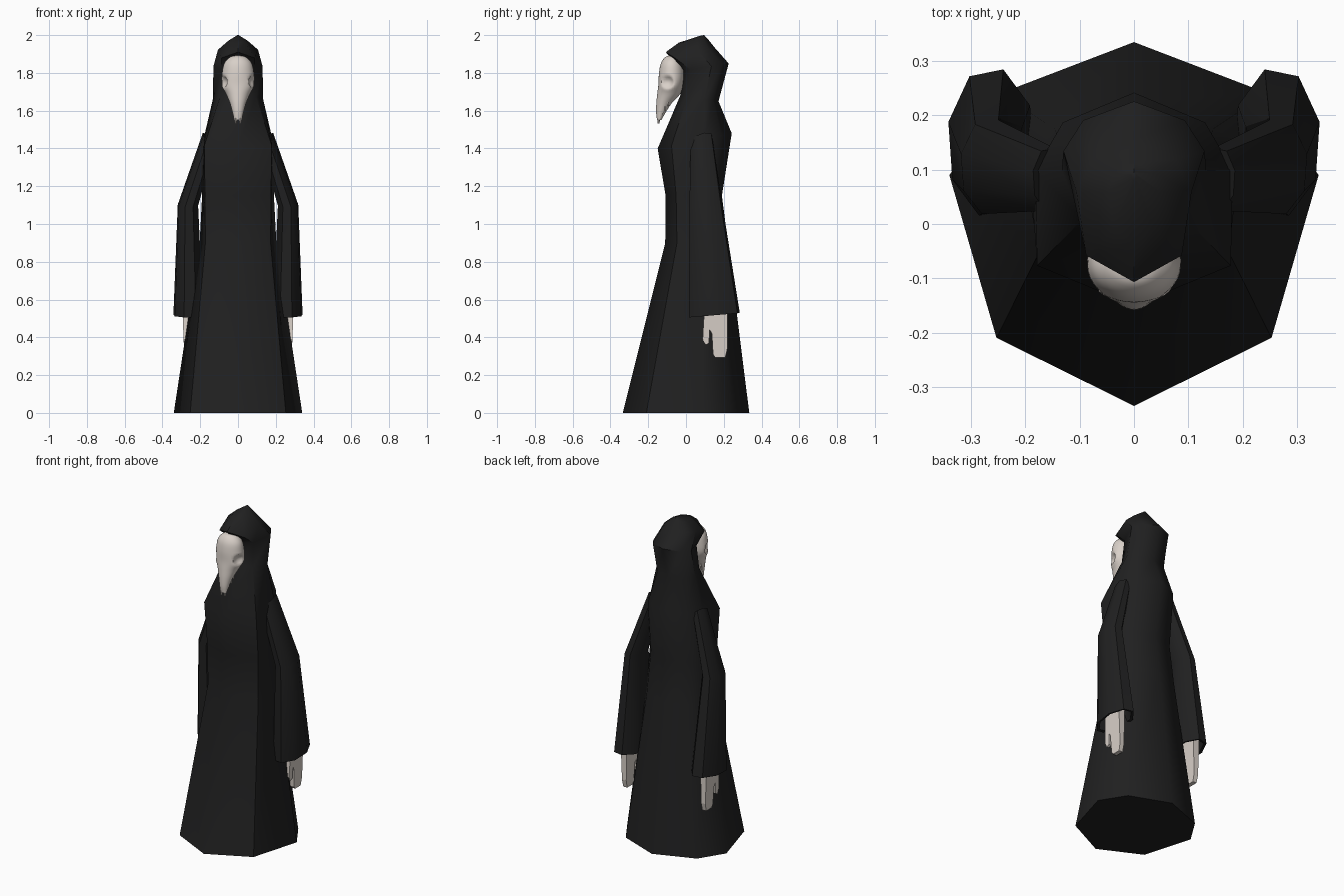
import bpy, bmesh, math
from mathutils import Vector

if "Cube" in bpy.data.objects:
    bpy.data.objects.remove(bpy.data.objects["Cube"])


def material(name, col):
    m = bpy.data.materials.new(name)
    m.diffuse_color = (*col, 1)
    m.use_nodes = True
    m.node_tree.nodes["Principled BSDF"].inputs["Base Color"].default_value = m.diffuse_color
    return m


BLACK = material("black cloth", (0.0145, 0.0145, 0.0147))
BONE = material("pale bone", (0.69, 0.63, 0.58))


def finish(bm, name, mat, angle=None):
    bmesh.ops.recalc_face_normals(bm, faces=bm.faces)
    me = bpy.data.meshes.new(name)
    bm.to_mesh(me)
    bm.free()
    ob = bpy.data.objects.new(name, me)
    bpy.context.collection.objects.link(ob)
    me.materials.append(mat)
    if angle:
        bpy.ops.object.select_all(action='DESELECT')
        ob.select_set(True)
        bpy.context.view_layer.objects.active = ob
        bpy.ops.object.shade_smooth_by_angle(angle=math.radians(angle))
    return ob


def loft(rings):
    """Skin a list of equally long point rings and cap both ends."""
    bm = bmesh.new()
    vs = [[bm.verts.new(p) for p in r] for r in rings]
    n = len(rings[0])
    for a, b in zip(vs, vs[1:]):
        for i in range(n):
            j = (i + 1) % n
            bm.faces.new((a[i], a[j], b[j], b[i]))
    bm.faces.new(vs[0])
    bm.faces.new(vs[-1])
    return bm


# Robe with hood: eight-sided rings
# (front z, back z, half width, front corner factor, front y, back y, front corner drop)
ROBE = [
    (0, 0, .34, .745, -.335, .335, 0),
    (.90, .90, .203, .85, -.11, .222, 0),
    (1.15, 1.15, .19, .92, -.108, .19, 0),
    (1.40, 1.48, .182, .98, -.15, .242, 0),
    (1.68, 1.65, .133, .72, -.03, .172, 0),
    (1.81, 1.85, .13, .68, -.024, .226, 0),
    (1.91, 1.93, .106, .83, -.107, .155, .035),
    (1.96, 1.98, .048, .8, -.038, .115, 0),
    (1.998, 2.0, .004, .8, .08, .096, 0),
]


def robe_ring(zf, zb, w, k, f, b, drop):
    half = [(0, 0, 0), (k * w, .187, drop), (w, .634, 0), (.72 * w, .86, 0), (0, 1, 0)]
    pts = [Vector((x, f + t * (b - f), zf + t * (zb - zf) - d)) for x, t, d in half]
    return pts + [Vector((-p.x, p.y, p.z)) for p in pts[3:0:-1]]


finish(loft([robe_ring(*r) for r in ROBE]), "hooded_robe", BLACK, 50)

# Sleeves: centre, radii, and z slope across x and y; the last two rings form the open cuff
SLEEVE = [
    (.155, .082, 1.445, .032, .06, .035, .018),
    (.265, .105, 1.10, .056, .09, 0, .01),
    (.263, .15, .517, .082, .14, 0, .012),
    (.263, .15, .520, .068, .122, 0, .012),
    (.264, .13, .75, .05, .095, 0, 0),
]


def sleeve_ring(s, cx, cy, cz, rx, ry, dx, dy):
    pts = []
    for i in range(8):
        a = math.tau * (i + .35) / 8
        c, n = math.cos(a), math.sin(a)
        pts.append((s * (cx + rx * c), cy + ry * n, cz + dx * c + dy * n))
    return pts


# Hand outline (y, z) with a thumb in front
HAND = [(.10, .60), (.088, .39), (.105, .36), (.122, .37), (.125, .44), (.137, .42),
        (.143, .31), (.155, .293), (.208, .293), (.219, .34), (.219, .60)]


def hand(s, name):
    bm = bmesh.new()
    inner, outer = [], []
    for y, z in HAND:
        mid, th = .272 + .01 * (z - .4), .013 + .03 * (z - .29)
        inner.append(bm.verts.new((s * (mid - th), y, z)))
        outer.append(bm.verts.new((s * (mid + th), y, z)))
    bm.faces.new(inner)
    bm.faces.new(outer)
    for i in range(len(HAND)):
        j = (i + 1) % len(HAND)
        bm.faces.new((inner[i], inner[j], outer[j], outer[i]))
    finish(bm, name, BONE)


for side, s in (("right", 1), ("left", -1)):
    finish(loft([sleeve_ring(s, *r) for r in SLEEVE]), side + "_sleeve", BLACK, 50)
    hand(s, side + "_hand")

# Long-beaked skull: (z, half width, front y, back y)
SKULL = [
    (1.892, .012, -.088, -.065), (1.882, .045, -.112, -.04), (1.85, .073, -.133, -.02),
    (1.80, .084, -.143, -.01), (1.74, .089, -.146, -.015), (1.69, .064, -.152, -.03),
    (1.64, .043, -.157, -.075), (1.59, .029, -.158, -.108), (1.55, .02, -.153, -.13),
]


def smooth_rows(rows, steps):
    """Catmull-Rom interpolation between rows."""
    out = []
    for i in range(len(rows) - 1):
        p = [rows[max(0, min(len(rows) - 1, i + k))] for k in (-1, 0, 1, 2)]
        for q in range(steps):
            t = q / steps
            out.append([.5 * (2 * b + (c - a) * t + (2 * a - 5 * b + 4 * c - d) * t * t
                              + (3 * b - a - 3 * c + d) * t ** 3) for a, b, c, d in zip(*p)])
    return out + [rows[-1]]


def skull_point(z, w, f, b, a):
    p = Vector((w * math.sin(a), (f + b) / 2 - (b - f) / 2 * math.cos(a), z))
    sx = 1 if p.x >= 0 else -1
    # eye sockets pressed into both sides
    d = (p - Vector((sx * .078, -.098, 1.752))).length
    push = .026 * max(0, 1 - (d / .036) ** 2)
    return p + Vector((-sx * push, push * .5, 0))


bm = loft([[skull_point(*r, math.tau * i / 36) for i in range(36)]
           for r in smooth_rows(SKULL, 5)])
finish(bm, "skull", BONE, 60)

# Beak tip: two small prongs below the snout and a cheek tooth row
bm = bmesh.new()
for s in (1, -1):
    for x, y, z, r, h in ((.012, -.145, 1.547, .008, .03), (.025, -.125, 1.59, .005, .02),
                          (.031, -.11, 1.612, .005, .02), (.037, -.095, 1.634, .005, .02)):
        res = bmesh.ops.create_cone(bm, segments=6, radius1=r * .6, radius2=r, depth=h,
                                    cap_ends=True)
        bmesh.ops.translate(bm, verts=res["verts"], vec=(s * x, y, z))
finish(bm, "skull_teeth", BONE)
